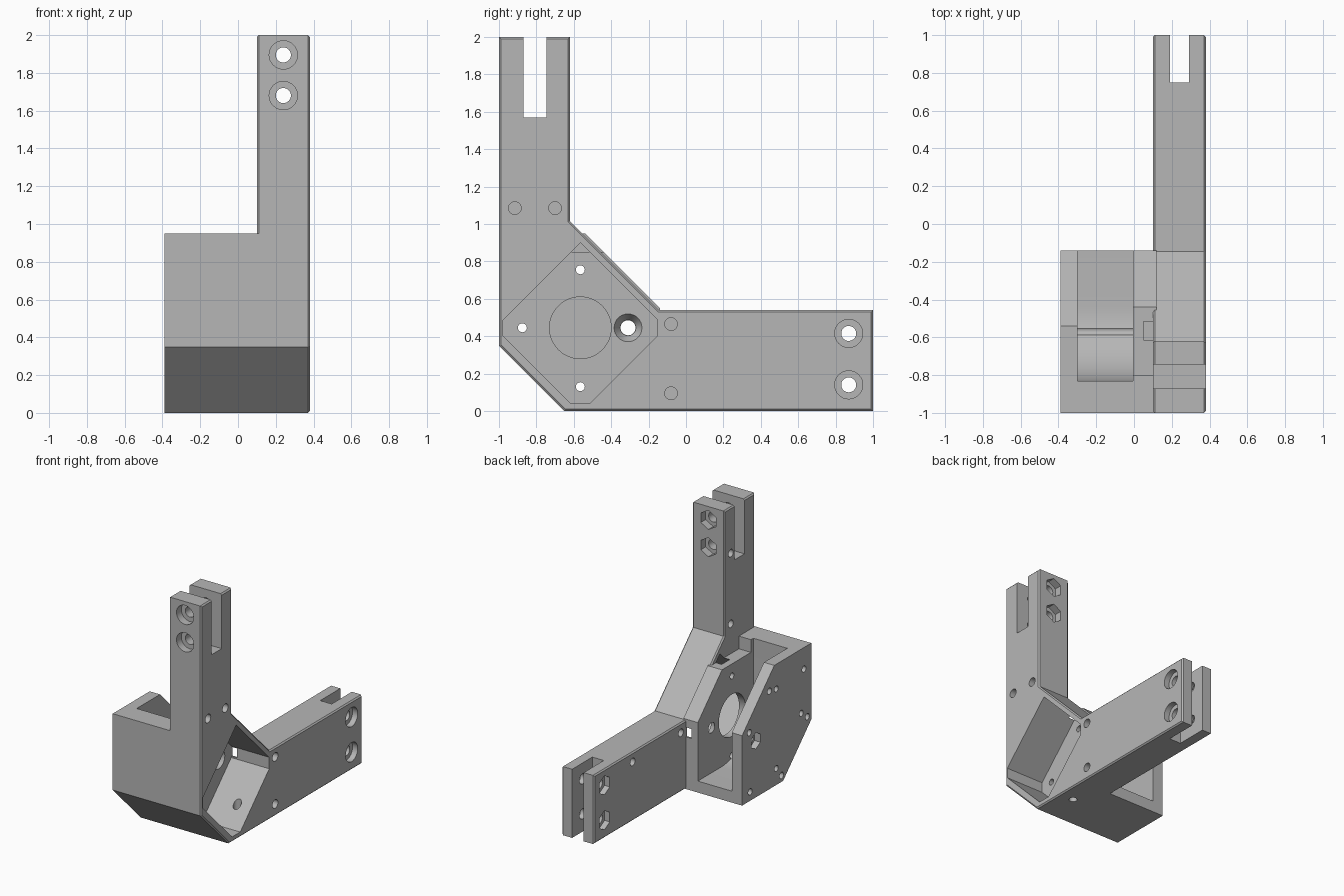
import bpy
import bmesh
from math import cos, sin, pi
from mathutils import Matrix, Vector

cube = bpy.data.objects.get("Cube")
if cube:
    bpy.data.objects.remove(cube)

grey = bpy.data.materials.new("plain_grey")
grey.use_nodes = True
tone = (0.47, 0.47, 0.47, 1)
grey.diffuse_color = tone
grey.node_tree.nodes["Principled BSDF"].inputs["Base Color"].default_value = tone


def finish(bm, name):
    bmesh.ops.recalc_face_normals(bm, faces=bm.faces)
    mesh = bpy.data.meshes.new(name)
    bm.to_mesh(mesh)
    bm.free()
    mesh.materials.append(grey)
    obj = bpy.data.objects.new(name, mesh)
    bpy.context.collection.objects.link(obj)
    return obj


def prism(name, profile, x0, x1, chamfer=0):
    """Extrude a (y, z) outline from x0 to x1, optionally chamfering both rims."""
    bm = bmesh.new()
    face = bm.faces.new([bm.verts.new((x0, y, z)) for y, z in profile])
    out = bmesh.ops.extrude_face_region(bm, geom=[face])
    moved = [v for v in out["geom"] if isinstance(v, bmesh.types.BMVert)]
    bmesh.ops.translate(bm, verts=moved, vec=(x1 - x0, 0, 0))
    bmesh.ops.recalc_face_normals(bm, faces=bm.faces)
    if chamfer:
        rims = [e for e in bm.edges
                if abs(e.verts[0].co.x - e.verts[1].co.x) < 1e-5]
        bmesh.ops.bevel(bm, geom=rims, offset=chamfer, segments=1,
                        affect='EDGES')
    return finish(bm, name)


def box(name, x, y, z):
    return prism(name, [(y[0], z[0]), (y[1], z[0]), (y[1], z[1]), (y[0], z[1])], *x)


def rod(start, end, r0, r1=None, sides=32):
    """Cylinder, cone or hexagonal rod between two points."""
    a, b = Vector(start), Vector(end)
    turn = (b - a).to_track_quat('Z', 'Y').to_matrix().to_4x4()
    bm = bmesh.new()
    bmesh.ops.create_cone(bm, cap_ends=True, segments=sides, radius1=r0,
                          radius2=r0 if r1 is None else r1,
                          depth=(b - a).length,
                          matrix=Matrix.Translation((a + b) / 2) @ turn)
    return finish(bm, "hole_cutter")


def combine(target, other, operation='DIFFERENCE'):
    mod = target.modifiers.new("combine", 'BOOLEAN')
    mod.operation = operation
    mod.solver = 'EXACT'
    mod.object = other
    bpy.context.view_layer.objects.active = target
    bpy.ops.object.modifier_apply(modifier=mod.name)
    bpy.data.objects.remove(other)


# Motor housing, with sloped upper back and lower front
block = prism("motor_bracket",
              [(-1, .95), (-.54, .95), (-.14, .55), (-.14, 0), (-.65, 0), (-1, .35)],
              -.39, .12)

# Motor bay with a rounded front floor, open to the back and top
arc = [(-.43 - .4 * sin(a), .49 - .4 * cos(a))
       for a in [i * pi / 32 for i in range(17)]]
combine(block, prism("bay_cutter", [(.1, 1.2), (.1, .09)] + arc + [(-.83, 1.2)],
                     -.3, -.005))

# Lowered top of the mounting wall
combine(block, prism("wall_top_cutter",
                     [(-.8, .85), (-.44, .85), (-.04, .45), (.1, 1.2), (-.8, 1.2)],
                     -.15, .2))

# Corner shaped pair of arms
arms = prism("arms", [(-1, 2), (-.62, 2), (-.62, 1.015), (-.145, .54), (1, .54),
                      (1, 0), (-.65, 0), (-1, .35)], .1, .38, .01)
combine(block, arms, 'UNION')

# Diamond pocket on the left side
cy, cz, reach = -.565, .445, .455
diamond = [(cy, cz + reach), (-.155, cz + .045), (-.155, cz - .045),
           (cy + .05, .04), (cy - .05, .04), (-.98, cz - .04), (-.98, cz + .04)]
combine(block, prism("pocket_cutter", diamond, .05, .5))
combine(block, box("vent_cutter", (.05, .099), (-.2, -.1), (.41, .485)))

# Fork slots at the arm ends
combine(block, box("upper_slot", (0, .5), (-.87, -.745), (1.57, 2.1)))
combine(block, box("rear_slot", (.19, .29), (.75, 1.1), (-.1, .7)))

# Bolt holes with round counterbores and hexagonal nut seats
for z in (1.68, 1.895):
    combine(block, rod((.24, -1.1, z), (.24, -.5, z), .04))
    combine(block, rod((.24, -1.1, z), (.24, -.94, z), .075))
    combine(block, rod((.24, -.68, z), (.24, -.5, z), .075, sides=6))
for z in (.14, .415):
    combine(block, rod((0, .87, z), (.5, .87, z), .04))
    combine(block, rod((.335, .87, z), (.5, .87, z), .075))
    combine(block, rod((0, .87, z), (.145, .87, z), .075, sides=6))

# Motor shaft opening and screw holes through both walls
combine(block, rod((-.1, cy, cz), (.15, cy, cz), .165, sides=48))
for y, z in ((cy, cz + .31), (cy, cz - .315), (cy - .31, cz)):
    combine(block, rod((-.5, y, z), (.06, y, z), .024, sides=20))

# Countersunk clamp bolt
combine(block, rod((-.5, -.31, cz), (.06, -.31, cz), .04))
combine(block, rod((-.004, -.31, cz), (.051, -.31, cz), .042, .075))
combine(block, rod((-.5, -.31, cz), (-.34, -.31, cz), .065, sides=6))

# Small blind holes in the outer plate
for y, z in ((-.91, .78), (-.48, .77), (-.95, .39), (-.63, .05), (-.24, .07), (-.23, .54)):
    combine(block, rod((-.5, y, z), (-.34, y, z), .025, sides=20))

# Blind holes on both sides of the arms
for y, z in ((-.915, 1.085), (-.70, 1.085), (-.08, .465), (-.08, .095)):
    combine(block, rod((.32, y, z), (.5, y, z), .034, sides=24))
for y, z in ((-.70, 1.085), (-.70, 1.64), (-.08, .465), (.52, .465)):
    combine(block, rod((.04, y, z), (.16, y, z), .03, sides=24))

# Drain hole in the base
combine(block, rod((.26, -.38, -.1), (.26, -.38, .3), .03, sides=24))

bpy.ops.object.select_all(action='DESELECT')
block.select_set(True)
bpy.context.view_layer.objects.active = block
bpy.ops.object.shade_smooth_by_angle()
